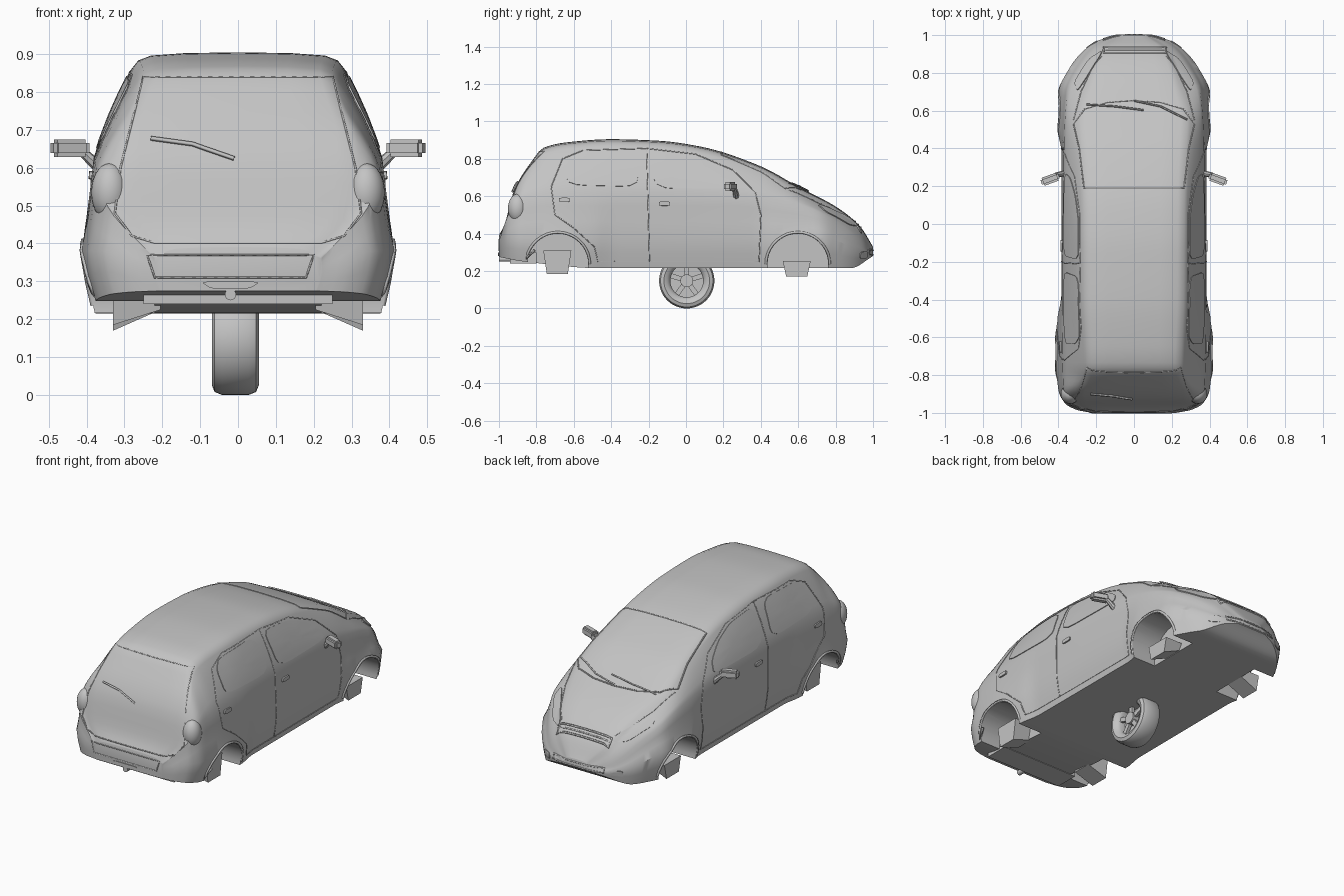
import bpy
import bmesh
import math
from mathutils import Vector, Matrix
from mathutils.bvhtree import BVHTree

default_cube = bpy.data.objects.get("Cube")
if default_cube:
    bpy.data.objects.remove(default_cube, do_unlink=True)

# One plain grey for every part
grey = bpy.data.materials.new("plain grey")
grey.use_nodes = True
colour = (0.55, 0.55, 0.55, 1)
grey.diffuse_color = colour
grey.node_tree.nodes["Principled BSDF"].inputs["Base Color"].default_value = colour


def activate(obj):
    bpy.ops.object.select_all(action="DESELECT")
    obj.select_set(True)
    bpy.context.view_layer.objects.active = obj


def finish(name, bm, angle=35):
    """Turn a bmesh into a named, shaded object."""
    bmesh.ops.recalc_face_normals(bm, faces=bm.faces)
    mesh = bpy.data.meshes.new(name)
    bm.to_mesh(mesh)
    bm.free()
    obj = bpy.data.objects.new(name, mesh)
    bpy.context.collection.objects.link(obj)
    mesh.materials.append(grey)
    activate(obj)
    bpy.ops.object.shade_smooth_by_angle(angle=math.radians(angle))
    return obj


def smooth_curve(points):
    """Monotone cubic interpolation through (y, value) points."""
    xs, vs = zip(*points)
    d = [(vs[i + 1] - vs[i]) / (xs[i + 1] - xs[i]) for i in range(len(xs) - 1)]
    m = [d[0]] + [2 * a * b / (a + b) if a * b > 0 else 0 for a, b in zip(d, d[1:])] + [d[-1]]

    def value(x):
        i = max(k for k in range(len(d)) if x >= xs[k] or k == 0)
        h = xs[i + 1] - xs[i]
        t = min(max((x - xs[i]) / h, 0), 1)
        return (vs[i] * (1 + 2 * t) * (1 - t) ** 2 + h * m[i] * t * (1 - t) ** 2
                + vs[i + 1] * t * t * (3 - 2 * t) + h * m[i + 1] * t * t * (t - 1))
    return value


# Body profiles along the length: tail at -y, nose at +y
top = smooth_curve([(-1, .39), (-.97, .45), (-.92, .63), (-.83, .78), (-.76, .86), (-.64, .888),
                    (-.4, .905), (-.15, .897), (.08, .865), (.4, .76), (.61, .645), (.8, .545),
                    (.93, .44), (1, .33)])
roof_half = smooth_curve([(-1, .2), (-.95, .31), (-.9, .32), (-.77, .265), (-.4, .28), (.2, .285),
                          (.55, .3), (.75, .25), (.93, .17), (1, .07)])
belt = smooth_curve([(-1, .36), (-.95, .5), (-.88, .59), (-.7, .62), (.2, .62), (.55, .57),
                     (.7, .52), (.85, .43), (1, .29)])
belt_half = smooth_curve([(-1, .22), (-.95, .345), (-.85, .375), (-.5, .382), (.2, .375),
                          (.5, .368), (.7, .35), (.85, .28), (.95, .2), (1, .09)])
low_half = smooth_curve([(-1, .22), (-.985, .3), (-.95, .365), (-.88, .4), (-.7, .415), (-.5, .405),
                         (-.38, .385), (.38, .383), (.48, .4), (.7, .398), (.82, .345), (.9, .285),
                         (.97, .19), (1, .1)])
bottom = smooth_curve([(-1, .275), (-.86, .25), (-.45, .215), (.88, .215), (1, .28)])


def section(y):
    t, r, b, wb, wl, zb = (f(y) for f in (top, roof_half, belt, belt_half, low_half, bottom))
    zl = min(.38, zb + (b - zb) * .6)
    e = .02 + .08 * (t - b)
    half = [(0, zb), (wl * .6, zb), (wl * .93, zb), (wl * .975, zb + .5 * (zl - zb)), (wl, zl)]
    for k in (.35, .7, 1):
        half.append((wl + (wb - wl) * k ** .7, zl + (b - zl) * k))
    for k in (.25, .5, .75, 1):
        half.append((wb + (r - wb) * k + .03 * k * (1 - k), b + (t - e - b) * k))
    half += [(r * .94, t - e * .5), (r * .82, t - e * .2), (r * .5, t - e * .05), (0, t)]
    ring = half + [(-x, z) for x, z in half[-2:0:-1]]
    return [Vector((x, y, z)) for x, z in ring]


# Lofted body shell
bm = bmesh.new()
count = 80
rings = [[bm.verts.new(p) for p in section(-math.cos(math.pi * i / count))] for i in range(count + 1)]
for a, b in zip(rings, rings[1:]):
    n = len(a)
    for i in range(n):
        bm.faces.new((a[i], a[(i + 1) % n], b[(i + 1) % n], b[i]))
bm.faces.new(rings[0])
bm.faces.new(rings[-1])
bmesh.ops.recalc_face_normals(bm, faces=bm.faces)
surface = BVHTree.FromBMesh(bm)
body = finish("body", bm)

# Wheel wells cut through the lower sides
arches = [("rear", -.685), ("front", .598)]
ARCH = .162
for name, y in arches:
    for s in (-1, 1):
        bm = bmesh.new()
        place = Matrix.Translation((s * .36, y, .237)) @ Matrix.Rotation(math.pi / 2, 4, "Y")
        bmesh.ops.create_cone(bm, cap_ends=True, segments=40, radius1=ARCH, radius2=ARCH,
                              depth=.28, matrix=place)
        cutter = finish(name + "_well_cutter", bm)
        activate(body)
        mod = body.modifiers.new("well", "BOOLEAN")
        mod.object, mod.operation, mod.solver = cutter, "DIFFERENCE", "EXACT"
        bpy.ops.object.modifier_apply(modifier=mod.name)
        bpy.data.objects.remove(cutter, do_unlink=True)
activate(body)
bpy.ops.object.shade_smooth_by_angle(angle=math.radians(35))

# Ways of laying flat outlines on the body: (u, v) to ray origin and direction
LAY = {
    "left": lambda u, v: ((2, u, v), (-1, 0, 0)),
    "right": lambda u, v: ((-2, u, v), (1, 0, 0)),
    "tail": lambda u, v: ((u, -2, v), (0, 1, 0)),
    "nose": lambda u, v: ((u, 2, v), (0, -1, 0)),
    "above": lambda u, v: ((u, v, 2), (0, 0, -1)),
}
SIDES = ("left", "right")


def lay(view, u, v, lift):
    origin, ray = (Vector(c) for c in LAY[view](u, v))
    hit, normal, _, _ = surface.ray_cast(origin, ray)
    if hit is None:
        hit, normal, _, _ = surface.find_nearest(origin + ray * 1.2)
    return hit + normal * lift


def resample(points, closed, step=.03):
    pairs = list(zip(points, points[1:] + points[:1] if closed else points[1:]))
    out = []
    for a, b in pairs:
        n = max(1, math.ceil(math.dist(a, b) / step))
        out += [(a[0] + (b[0] - a[0]) * i / n, a[1] + (b[1] - a[1]) * i / n) for i in range(n)]
    return out if closed else out + [points[-1]]


def seam(name, view, points, radius=.003, closed=False, lift=0):
    """Thin line following the body."""
    curve = bpy.data.curves.new(name, "CURVE")
    curve.dimensions, curve.bevel_depth, curve.bevel_resolution = "3D", radius, 0
    path = [lay(view, u, v, lift) for u, v in resample(points, closed)]
    spline = curve.splines.new("POLY")
    spline.points.add(len(path) - 1)
    for p, co in zip(spline.points, path):
        p.co = (*co, 1)
    spline.use_cyclic_u = closed
    curve.materials.append(grey)
    obj = bpy.data.objects.new(name, curve)
    bpy.context.collection.objects.link(obj)
    activate(obj)
    bpy.ops.object.convert(target="MESH")


def patch(name, view, points, lift=.004):
    """Thin plate with rounded corners following the body."""
    for _ in range(2):
        points = [(a[0] + (b[0] - a[0]) * k, a[1] + (b[1] - a[1]) * k)
                  for a, b in zip(points, points[1:] + points[:1]) for k in (.15, .85)]
    outline = resample(points, True)
    cu, cv = (sum(p[i] for p in outline) / len(outline) for i in (0, 1))
    bm = bmesh.new()
    loops = []
    for k, h in ((1, -.003), (1, lift), (.75, lift), (.5, lift), (.25, lift)):
        loops.append([bm.verts.new(lay(view, cu + (u - cu) * k, cv + (v - cv) * k, h))
                      for u, v in outline])
    for a, b in zip(loops, loops[1:]):
        for i in range(len(a)):
            j = (i + 1) % len(a)
            bm.faces.new((a[i], a[j], b[j], b[i]))
    bm.faces.new(loops[-1])
    finish(name, bm)


def box(name, centre, size, turn=0, bevel=0):
    bm = bmesh.new()
    bmesh.ops.create_cube(bm, size=1, matrix=Matrix.Translation(centre)
                          @ Matrix.Rotation(turn, 4, "Z") @ Matrix.Diagonal((*size, 1)))
    if bevel:
        bmesh.ops.bevel(bm, geom=bm.edges[:], offset=bevel, segments=2, affect="EDGES")
    return finish(name, bm)


def mirrored(points, s):
    return [(s * u, v) for u, v in points]


def rectangle(u, v, du, dv):
    return [(u - du, v - dv), (u + du, v - dv), (u + du, v + dv), (u - du, v + dv)]


# Doors, side glass, handles and arch lips
for side in SIDES:
    patch(side + "_rear_window", side, [(-.635, .66), (-.635, .78), (-.59, .83), (-.28, .845), (-.25, .65)])
    patch(side + "_front_window", side, [(-.165, .64), (-.19, .84), (.02, .82), (.15, .77), (.25, .7), (.27, .64)])
    seam(side + "_front_door_seam", side, [(-.21, .855), (-.195, .25), (.39, .25), (.4, .5), (.37, .62),
                                           (.25, .74), (.05, .825)], closed=True)
    seam(side + "_rear_door_seam", side, [(-.21, .855), (-.55, .845), (-.66, .8), (-.72, .65), (-.7, .5),
                                          (-.6, .43), (-.49, .33), (-.47, .25), (-.195, .25)])
    for name, y, z in (("rear", -.65, .58), ("front", -.115, .56)):
        patch(f"{side}_{name}_handle", side, rectangle(y, z, .03, .011), .009)
    for name, y in arches:
        arc = [math.radians(a) for a in range(0, 181, 10)]
        seam(f"{side}_{name}_arch_lip", side,
             [(y + (ARCH + .008) * math.cos(a), .237 + (ARCH + .008) * math.sin(a)) for a in arc], .008)

# Tailgate, plate recess, rear wiper and bumper details
half_gate = [(0, .84), (.25, .84), (.31, .6), (.325, .48), (.28, .42), (.22, .402), (0, .402)]
for s, side in zip((1, -1), SIDES):
    seam(side + "_tailgate_seam", "tail", mirrored(half_gate, s))
seam("number_plate_recess", "tail", [(-.24, .37), (.2, .37), (.18, .31), (-.22, .31)], closed=True)
seam("rear_wiper", "tail", [(-.23, .675), (-.12, .66), (-.01, .622)], .006, lift=.006)
patch("tow_cover", "tail", [(-.1, .3), (.06, .3), (.03, .28), (-.07, .28)])
box("rear_floor_pan", (0, -.87, .27), (.5, .14, .06))
bm = bmesh.new()
bmesh.ops.create_cone(bm, cap_ends=True, segments=16, radius1=.015, radius2=.015, depth=.15,
                      matrix=Matrix.Translation((-.02, -.925, .265)) @ Matrix.Rotation(math.pi / 2, 4, "X"))
finish("exhaust", bm)

# Windscreen, bonnet and nose
screen = [(0, .19), (.265, .19), (.29, .4), (.32, .53), (.26, .61), (.14, .645), (0, .655)]
lamp = [(.16, .92), (.24, .87), (.315, .75), (.3, .7), (.24, .79)]
for s, side in zip((1, -1), SIDES):
    seam(side + "_windscreen_seam", "above", mirrored(screen, s), .004)
    seam(side + "_bonnet_seam", "above", mirrored([(.32, .55), (.28, .7), (.22, .83), (.17, .89)], s))
    patch(side + "_headlamp", "above", mirrored(lamp, s), .006)
    patch(side + "_fog_lamp", "nose", rectangle(s * .22, .285, .028, .018), .005)
seam("grille_surround", "above", rectangle(.005, .92, .165, .015), .006, True)
seam("grille_bar", "above", [(-.15, .92), (.16, .92)], .005)
seam("lower_intake", "nose", rectangle(0, .3, .16, .012), .005, True)
seam("left_front_wiper", "above", [(0, .65), (.14, .62), (.28, .55)], .005, lift=.006)
seam("right_front_wiper", "above", [(-.25, .63), (-.1, .62), (.05, .6)], .005, lift=.006)

# Mirrors, tail lamps and the low blocks inside the wells
for s, side in zip((1, -1), SIDES):
    box(side + "_mirror", (s * .444, .237, .652), (.1, .045, .046), -s * .35, .01)
    bm = bmesh.new()
    arm = Vector((s * .06, -.01, .055))
    bmesh.ops.create_cone(bm, cap_ends=True, segments=8, radius1=.018, radius2=.012, depth=arm.length,
                          matrix=Matrix.Translation((s * .385, .265, .618))
                          @ arm.to_track_quat("Z", "Y").to_matrix().to_4x4())
    finish(side + "_mirror_arm", bm)
    bm = bmesh.new()
    bmesh.ops.create_uvsphere(bm, u_segments=24, v_segments=14, radius=1,
                              matrix=Matrix.Translation((s * .338, -.9, .535))
                              @ Matrix.Diagonal((.05, .052, .077, 1)))
    finish(side + "_tail_lamp", bm)
    for name, y, low, high in (("rear", -.688, .185, .31), ("front", .592, .17, .255)):
        block = box(f"{side}_{name}_block", (s * .267, y, (low + high) / 2), (.125, .15, high - low))
        for v in block.data.vertices:
            if v.co.z < low + .01:
                v.co.y = y + (v.co.y - y) * .75
                if abs(v.co.x) < .25:
                    v.co.z = .225

# Single wheel under the middle: turned tyre and rim, hub and spokes
HUB = Vector((-.007, .004, .148))
profile = [(.045, .095), (.055, .104), (.062, .122), (.055, .14), (.035, .148), (-.035, .148),
           (-.055, .14), (-.062, .122), (-.055, .104), (-.045, .095), (-.035, .088), (.035, .088)]
bm = bmesh.new()
ring = [bm.verts.new(HUB + Vector((x, 0, r))) for x, r in profile]
edges = [bm.edges.new((a, b)) for a, b in zip(ring, ring[1:] + ring[:1])]
bmesh.ops.spin(bm, geom=ring + edges, cent=HUB, axis=(1, 0, 0), angle=math.tau, steps=48,
               use_merge=True)
finish("tyre_and_rim", bm, 40)
bm = bmesh.new()
turn = Matrix.Rotation(math.pi / 2, 4, "Y")
for x, radius, depth in ((.025, .034, .04), (-.01, .09, .02)):
    bmesh.ops.create_cone(bm, cap_ends=True, segments=32, radius1=radius, radius2=radius, depth=depth,
                          matrix=Matrix.Translation(HUB + Vector((x, 0, 0))) @ turn)
for i in range(5):
    bmesh.ops.create_cube(bm, size=1, matrix=Matrix.Translation(HUB)
                          @ Matrix.Rotation(math.tau * i / 5, 4, "X")
                          @ Matrix.Translation((.027, 0, .058)) @ Matrix.Diagonal((.018, .026, .07, 1)))
finish("hub_and_spokes", bm)
